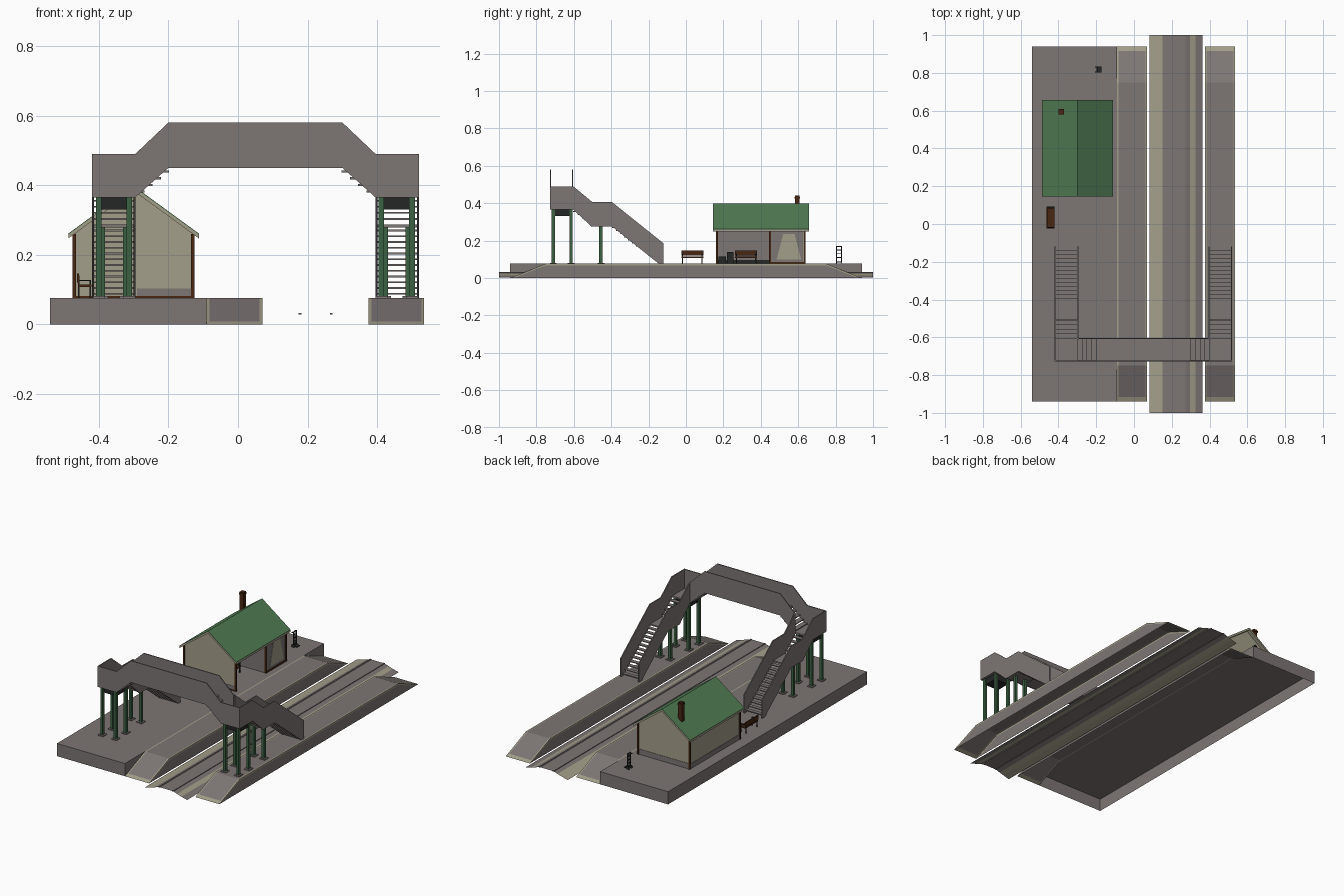
import bpy, bmesh, math

if "Cube" in bpy.data.objects:
    bpy.data.objects.remove(bpy.data.objects["Cube"])

def mat(name, c):
    m = bpy.data.materials.new(name)
    m.diffuse_color = (*c, 1)
    m.use_nodes = True
    m.node_tree.nodes["Principled BSDF"].inputs["Base Color"].default_value = m.diffuse_color
    return m

GRAY = mat("stone_gray", (0.205, 0.182, 0.175))
CREAM = mat("cream", (0.37, 0.345, 0.255))
GREEN = mat("roof_green", (0.083, 0.2, 0.088))
POST = mat("post_green", (0.045, 0.12, 0.055))
BROWN = mat("wood_brown", (0.065, 0.02, 0.006))
DARK = mat("iron_dark", (0.018, 0.019, 0.019))

def finish(name, bm, mats, fix=True):
    if fix:
        bmesh.ops.recalc_face_normals(bm, faces=bm.faces)
    me = bpy.data.meshes.new(name)
    bm.to_mesh(me)
    bm.free()
    for m in mats:
        me.materials.append(m)
    ob = bpy.data.objects.new(name, me)
    bpy.context.collection.objects.link(ob)
    return ob

def prism(name, pts, axis, a, b, m):
    """Extrude a 2D outline along x (points are y,z) or y (points are x,z)."""
    bm = bmesh.new()
    co = (lambda p, t: (t, p[0], p[1])) if axis == 'x' else (lambda p, t: (p[0], t, p[1]))
    A = [bm.verts.new(co(p, a)) for p in pts]
    B = [bm.verts.new(co(p, b)) for p in pts]
    bm.faces.new(A)
    bm.faces.new(B[::-1])
    for i in range(len(pts)):
        j = (i + 1) % len(pts)
        bm.faces.new((A[i], B[i], B[j], A[j]))
    return finish(name, bm, [m])

def box(name, x0, x1, y0, y1, z0, z1, m):
    return prism(name, [(x0, z0), (x1, z0), (x1, z1), (x0, z1)], 'y', y0, y1, m)

def loft(name, rows, rule, mats):
    """Skin rows of points; rule(row, column) gives the material index."""
    bm = bmesh.new()
    V = [[bm.verts.new(p) for p in r] for r in rows]
    for i in range(len(V) - 1):
        for j in range(len(V[0]) - 1):
            f = bm.faces.new((V[i][j], V[i][j + 1], V[i + 1][j + 1], V[i + 1][j]))
            f.material_index = rule(i, j)
    bmesh.ops.remove_doubles(bm, verts=bm.verts, dist=1e-5)
    return finish(name, bm, mats)

H = 0.076

# Ramped platforms: open-bottomed shells with a cream edge line
def platform(name, x0, x1, left_wall):
    rows = []
    for y, h in ((-.94, 0), (-.917, .009), (-.75, H), (.75, H), (.917, .009), (.94, 0)):
        low = max(0, h - .009)
        r = [(x0, y, h), (x0 + .008, y, h), (x1 - .008, y, h), (x1, y, h), (x1, y, low), (x1, y, 0)]
        if left_wall:
            r = [(x0, y, 0), (x0, y, low)] + r
        rows.append(r)
    k = 2 if left_wall else 0
    grays = {0, 3, 6} if left_wall else {1, 4}
    loft(name, rows, lambda i, j: 0 if j in grays and not (j == k + 1 and i in (0, 4)) else 1, [GRAY, CREAM])

platform("near_platform", -.09, .07, False)
platform("far_platform", .375, .535, True)

# Wide paved block, open underneath
bm = bmesh.new()
def face(*pts):
    bm.faces.new([bm.verts.new(p) for p in pts])
X0, X1, Y = -.54, -.09, .94
face((X0, -Y, H), (X1, -Y, H), (X1, Y, H), (X0, Y, H))
face((X0, -Y, 0), (X0, -Y, H), (X0, Y, H), (X0, Y, 0))
face((X0, -Y, 0), (X1, -Y, 0), (X1, -Y, H), (X0, -Y, H))
face((X1, Y, 0), (X0, Y, 0), (X0, Y, H), (X1, Y, H))
face((X1, -Y, 0), (X1, -.75, H), (X1, -Y, H))
face((X1, Y, 0), (X1, Y, H), (X1, .75, H))
bmesh.ops.remove_doubles(bm, verts=bm.verts, dist=1e-5)
finish("paved_block", bm, [GRAY])

# Track bed sheet
prof = [(.083, .002), (.12, .012), (.15, .021), (.178, .03), (.268, .03), (.297, .021), (.325, .012), (.363, .002)]
loft("track_bed", [[(x, y, z) for x, z in prof] for y in (-1, 1)],
     lambda i, j: 1 if j in (0, 1, 5) else 0, [GRAY, CREAM])
for x in (.178, .268):
    box("rail", x - .004, x + .004, -1, 1, .028, .033, GRAY)

# Station house walls
RX, RZ, S = -.30, .395, .73
gable = [(-.47, H), (-.13, H), (-.13, .26), (RX, .384), (-.47, .26)]
for n, y in (("front", .165), ("back", .629)):
    prism(n + "_gable_wall", gable, 'y', y, y + .006, CREAM)
box("left_wall", -.47, -.464, .165, .635, H, .26, CREAM)
box("panel_wall", -.136, -.13, .45, .635, H, .26, GRAY)
prism("panel_cream_patch", [(.485, .10), (.615, .10), (.60, .16), (.58, .235), (.52, .235), (.50, .16)],
      'x', -.13, -.128, CREAM)
box("shelter_back_wall", -.306, -.30, .17, .45, H, .38, GRAY)
box("shelter_side_wall", -.30, -.13, .448, .454, H, .26, GRAY)
box("shelter_dark_skirt", -.30, -.297, .171, .448, H, .097, DARK)
# Weathered gray foot of the walls
box("front_wall_foot", -.29, -.135, .163, .165, H, .103, GRAY)
box("back_wall_foot", -.465, -.135, .635, .637, H, .108, GRAY)
box("left_wall_foot", -.472, -.47, .17, .63, H, .105, GRAY)
# Brown corner posts and sill
for x in (-.47, -.13):
    for y in (.165, .635):
        box("corner_post", x - .005, x + .005, y - .005, y + .005, H, .26, BROWN)
box("panel_post", -.136, -.126, .445, .455, H, .26, BROWN)
box("panel_sill", -.134, -.126, .45, .635, H, .085, BROWN)
box("front_sill", -.47, -.13, .161, .166, H, .082, BROWN)
# Roof: green tiles over cream soffit
for s in (-1, 1):
    def roof(name, t0, t1, m):
        prism(name, [(RX, RZ + t0), (RX + s * .1875, RZ + t0 - S * .1875),
                     (RX + s * .1875, RZ + t1 - S * .1875), (RX, RZ + t1)], 'y', .145, .657, m)
    roof("roof_tiles", 0, .003, GREEN)
    roof("roof_soffit", -.011, 0, CREAM)
# Chimney
box("chimney", -.397, -.373, .583, .607, .30, .44, BROWN)
box("chimney_cap", -.400, -.370, .580, .610, .425, .434, BROWN)

# Benches facing the track
def bench(name, x, y0, y1):
    box(name + "_seat", x, x + .038, y0, y1, .108, .114, BROWN)
    box(name + "_back", x - .004, x + .002, y0, y1, .120, .146, BROWN)
    for y in (y0 + .004, y1 - .010):
        box(name + "_back_leg", x - .001, x + .004, y, y + .006, H, .14, DARK)
        box(name + "_front_leg", x + .032, x + .037, y, y + .006, H, .126, DARK)
        box(name + "_arm", x, x + .037, y, y + .006, .124, .128, DARK)
bench("platform_bench", -.459, -.025, .093)
bench("shelter_bench", -.285, .262, .38)

# Dark luggage in the shelter
box("large_trunk", -.28, -.24, .175, .215, H, .115, DARK)
box("small_trunk", -.28, -.245, .22, .255, H, .138, DARK)

# Sack trolley
for y in (.803, .828):
    box("trolley_rail", -.198, -.193, y, y + .005, .085, .165, DARK)
    box("trolley_wheel", -.207, -.189, y, y + .004, H, .092, DARK)
    box("trolley_handle", -.207, -.193, y, y + .005, .161, .166, DARK)
for z in (.09, .11, .13, .15, .168):
    box("trolley_bar", -.198, -.193, .803, .833, z - .002, z + .002, DARK)
box("trolley_plate", -.193, -.172, .803, .833, .082, .085, DARK)

# Footbridge: symmetric about x = C
C = .05
def sym(half):
    return [(C - d, z) for d, z in half] + [(C + d, z) for d, z in half[::-1]]
top_full = [(.47, .49), (.345, .49), (.25, .58)]
low_full = [(.25, .45), (.345, .365), (.47, .365)]
def parapet(name, top, low, y):
    pts = sym(top) + [(C + d, z) for d, z in low] + [(C - d, z) for d, z in low[::-1]]
    # sym gives left to right along the top, then back along the bottom
    pts = sym(top) + [(C + d, z) for d, z in low[::-1]] + [(C - d, z) for d, z in low]
    prism(name, pts, 'y', y, y + .006, GRAY)
parapet("front_parapet", top_full, low_full, -.727)
parapet("back_parapet", top_full[1:], low_full[:2], -.609)
box("span_deck", C - .25, C + .25, -.721, -.609, .452, .462, GRAY)

upper = [(-.603, .49), (-.50, .405), (-.395, .405), (-.12, .185), (-.12, H), (-.145, H),
         (-.395, .275), (-.505, .275), (-.603, .365)]
outer = [(-.727, .49)] + upper + [(-.727, .365)]
for s in (-1, 1):
    def X(d):
        return C + s * d
    def sbox(name, d0, d1, y0, y1, z0, z1, m):
        box(name, min(X(d0), X(d1)), max(X(d0), X(d1)), y0, y1, z0, z1, m)
    # Stair side panels
    prism("outer_stair_side", outer, 'x', X(.464), X(.47), GRAY)
    prism("inner_stair_side", upper, 'x', X(.345), X(.351), GRAY)
    # Landings
    sbox("top_landing", .345, .464, -.721, -.603, .367, .376, GRAY)
    sbox("landing_girder", .36, .452, -.705, -.618, .33, .367, DARK)
    sbox("middle_landing", .351, .464, -.505, -.395, .279, .287, GRAY)
    # Treads
    for i in range(4):
        d, z = .335 - .0238 * i, .385 + .019 * i
        sbox("bridge_tread", d - .016, d + .014, -.721, -.609, z - .006, z, GRAY)
    for i in range(4):
        y, z = -.592 + .0238 * i, .358 - .0175 * i
        sbox("upper_tread", .351, .464, y - .012, y + .012, z - .005, z, GRAY)
    for i in range(12):
        y, z = -.384 + .0215 * i, .272 - .0165 * i
        sbox("lower_tread", .351, .464, y - .011, y + .011, z - .005, z, GRAY)
    # Posts on foot plates
    for d, y, top in [(d, y, .367) for d in (.362, .45) for y in (-.71, -.615)] + \
                     [(d, -.455, .28) for d in (.373, .44)]:
        sbox("bridge_post", d - .008, d + .008, y - .009, y + .009, H, top, POST)
        sbox("foot_plate", d - .017, d + .017, y - .018, y + .018, H, H + .005, GRAY)
